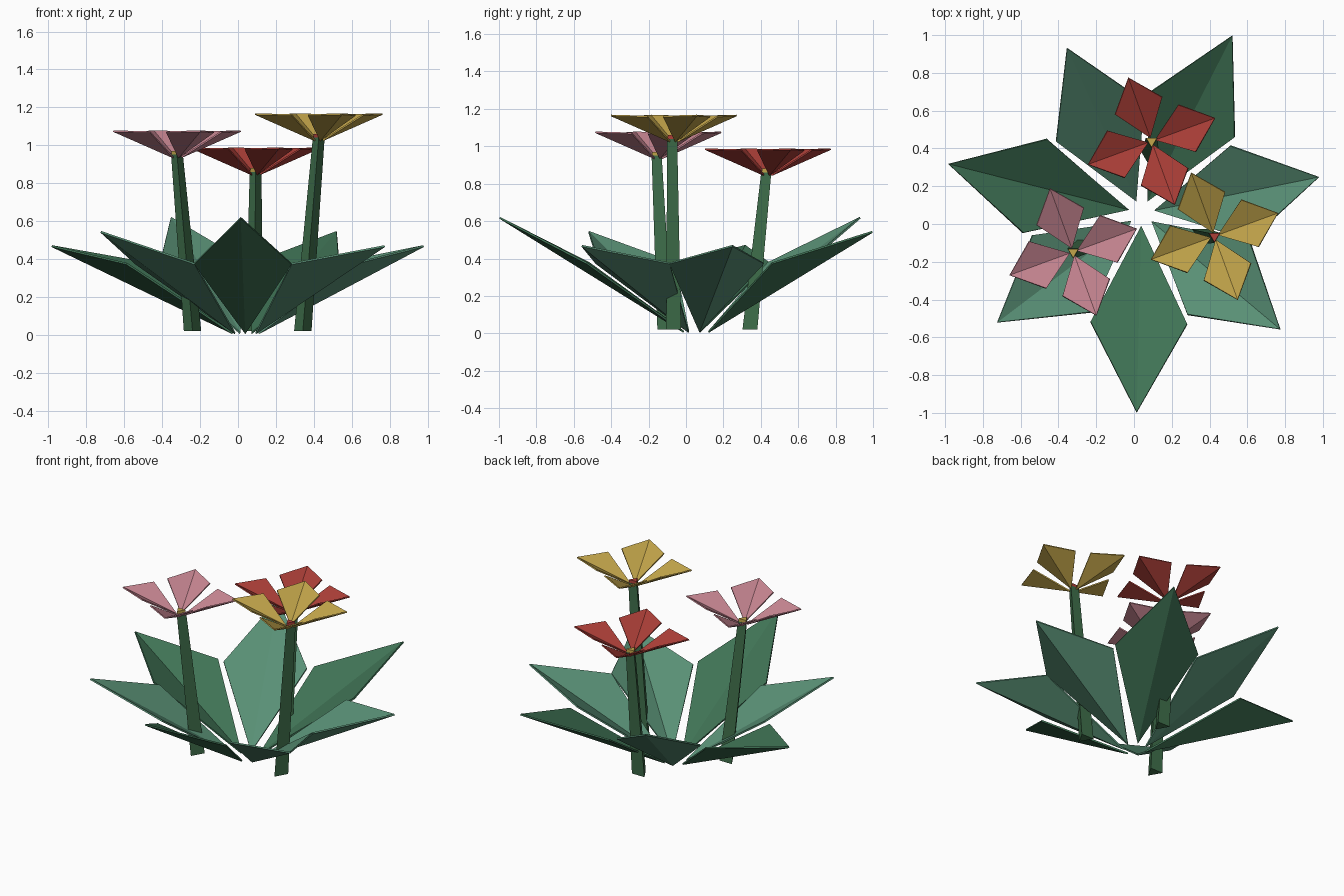
import bpy
from math import cos, sin, pi

if "Cube" in bpy.data.objects:
    bpy.data.objects.remove(bpy.data.objects["Cube"])


def material(name, rgb):
    m = bpy.data.materials.new(name)
    m.diffuse_color = (*rgb, 1)
    m.use_nodes = True
    m.node_tree.nodes["Principled BSDF"].inputs["Base Color"].default_value = m.diffuse_color
    return m


def mesh_object(name, verts, faces, mat):
    me = bpy.data.meshes.new(name)
    me.from_pydata(verts, [], faces)
    me.materials.append(mat)
    ob = bpy.data.objects.new(name, me)
    bpy.context.collection.objects.link(ob)
    return ob


def kite(name, center, angle, base, side, tip, mat, thickness):
    """Folded blade: base=(r,z), side=(r,half width,z), tip=(r,z)."""
    cx, cy, cz = center
    ca, sa = cos(angle), sin(angle)

    def at(r, w, z):
        return (cx + r * ca - w * sa, cy + r * sa + w * ca, cz + z)

    verts = [at(base[0], 0, base[1]), at(side[0], -side[1], side[2]),
             at(tip[0], 0, tip[1]), at(side[0], side[1], side[2])]
    ob = mesh_object(name, verts, [(0, 1, 2), (0, 2, 3)], mat)
    mod = ob.modifiers.new("thickness", 'SOLIDIFY')
    mod.thickness = thickness
    mod.offset = 0


def prism(name, bottom, r0, top, r1, mat):
    """Three-sided tapered bar with a corner pointing to the front."""
    verts = [(c[0] + r * cos(-pi / 2 + k * 2 * pi / 3),
              c[1] + r * sin(-pi / 2 + k * 2 * pi / 3), c[2])
             for c, r in ((bottom, r0), (top, r1)) for k in range(3)]
    faces = [(2, 1, 0), (3, 4, 5)]
    faces += [(k, (k + 1) % 3, (k + 1) % 3 + 3, k + 3) for k in range(3)]
    mesh_object(name, verts, faces, mat)


leaf_light = material("leaf_light", (0.10, 0.28, 0.18))
leaf_dark = material("leaf_dark", (0.05, 0.17, 0.09))
stem_green = material("stem_green", (0.05, 0.16, 0.07))
red = material("red", (0.42, 0.05, 0.04))
yellow = material("yellow", (0.55, 0.38, 0.07))
pink = material("pink", (0.58, 0.24, 0.29))

# Ring of seven leaves, alternating length and cycling tip height
for i in range(7):
    length = (0.958, 1.055)[i % 2]
    kite(f"leaf_{i + 1}", (0.04, 0.058, 0), 0.2 + i * 2 * pi / 7,
         (0.07, 0.008), (0.07 + 0.52 * (length - 0.07), 0.256, 0.375),
         (length, 0.468 + 0.075 * (i % 3)),
         (leaf_light, leaf_dark)[i % 2], 0.01)

# Flowers: stem foot, head position, petal and centre colours
flowers = [
    ("pink", (-0.24, -0.10), (-0.322, -0.148, 0.935), pink, yellow),
    ("red", (0.085, 0.355), (0.093, 0.438, 0.845), red, yellow),
    ("yellow", (0.342, -0.053), (0.426, -0.065, 1.025), yellow, red),
]
for name, foot, head, petal_mat, centre_mat in flowers:
    x, y, z = head
    prism(f"{name}_flower_stem", (*foot, 0.02), 0.053,
          (x, y, z + 0.015), 0.036, stem_green)
    prism(f"{name}_flower_centre", (x, y, z + 0.01), 0.034,
          (x, y, z + 0.035), 0.032, centre_mat)
    for k in range(4):
        kite(f"{name}_petal_{k + 1}", head, 0.35 + k * pi / 2,
             (0.02, 0), (0.2, 0.133, 0.135), (0.358, 0.14), petal_mat, 0.008)
